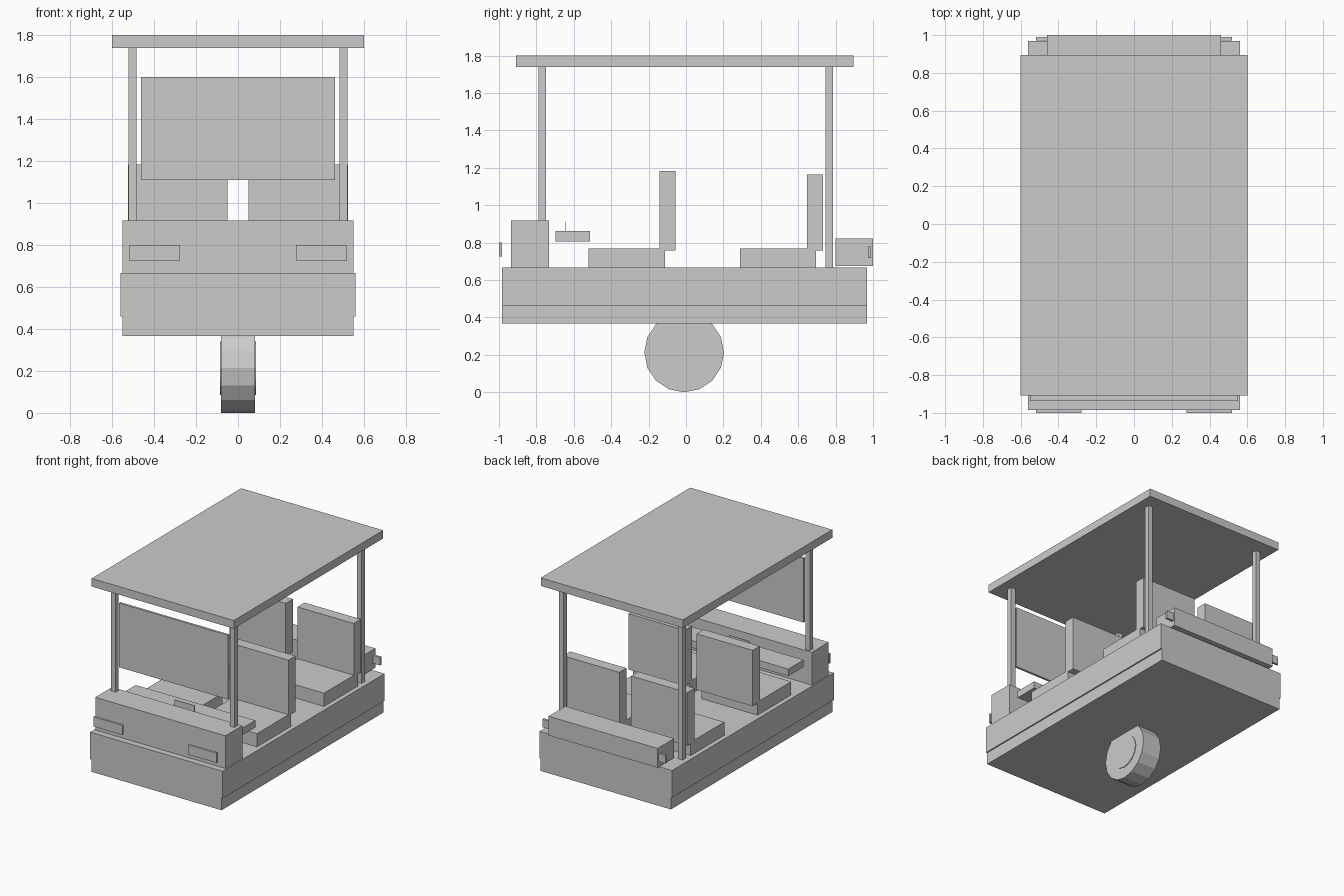
import bpy
import math

if "Cube" in bpy.data.objects:
    bpy.data.objects.remove(bpy.data.objects["Cube"])

grey = bpy.data.materials.new("plain grey")
grey.diffuse_color = (0.6, 0.6, 0.6, 1)
grey.use_nodes = True
grey.node_tree.nodes["Principled BSDF"].inputs["Base Color"].default_value = grey.diffuse_color


def finish(name):
    ob = bpy.context.object
    ob.name = name
    ob.data.materials.append(grey)
    return ob


def box(name, x, y, z):
    """Box from (min, max) ranges on each axis."""
    bpy.ops.mesh.primitive_cube_add(size=1, location=[sum(r) / 2 for r in (x, y, z)])
    ob = finish(name)
    ob.scale = [r[1] - r[0] for r in (x, y, z)]
    bpy.ops.object.transform_apply(location=False, rotation=False, scale=True)


def pair(name, x, y, z):
    """The same box on the left and right side."""
    box("right_" + name, x, y, z)
    box("left_" + name, (-x[1], -x[0]), y, z)


def disc(name, radius, width):
    bpy.ops.mesh.primitive_cylinder_add(vertices=16, radius=radius, depth=width,
                                        location=(0, -0.01, 0.213),
                                        rotation=(0, math.pi / 2, 0))
    finish(name)


# chassis with side skirts
box("chassis", (-0.55, 0.55), (-0.984, 0.968), (0.367, 0.667))
pair("side_skirt", (0.545, 0.56), (-0.984, 0.968), (0.46, 0.667))

# front cowl, headlights, dashboard and display
box("front_cowl", (-0.55, 0.55), (-0.936, -0.733), (0.667, 0.917))
pair("headlight", (0.277, 0.52), (-1.0, -0.983), (0.726, 0.80))
box("dashboard", (-0.505, 0.505), (-0.697, -0.513), (0.807, 0.861))
box("display", (-0.085, 0.085), (-0.645, -0.641), (0.861, 0.912))

# rear box and tail lights
box("rear_box", (-0.46, 0.46), (0.80, 1.0), (0.674, 0.821))
pair("tail_light", (0.46, 0.52), (0.972, 0.99), (0.717, 0.778))

# two rows of seats
for row, y, top in (("front", -0.52, 1.184), ("rear", 0.288, 1.163)):
    pair(row + "_seat_cushion", (0.05, 0.525), (y, y + 0.407), (0.667, 0.768))
    back = y + (0.379 if row == "front" else 0.359)
    pair(row + "_seat_back", (0.05, 0.525), (back, back + 0.086), (0.757, top))

# roof, posts and windscreen
box("roof", (-0.6, 0.6), (-0.908, 0.895), (1.738, 1.80))
for row, y in (("front", -0.768), ("rear", 0.766)):
    pair(row + "_post", (0.484, 0.522), (y - 0.02, y + 0.02), (0.667, 1.738))
box("windscreen", (-0.461, 0.461), (-0.778, -0.76), (1.11, 1.60))

# central wheel
disc("wheel", 0.213, 0.16)
disc("hub", 0.127, 0.17)
